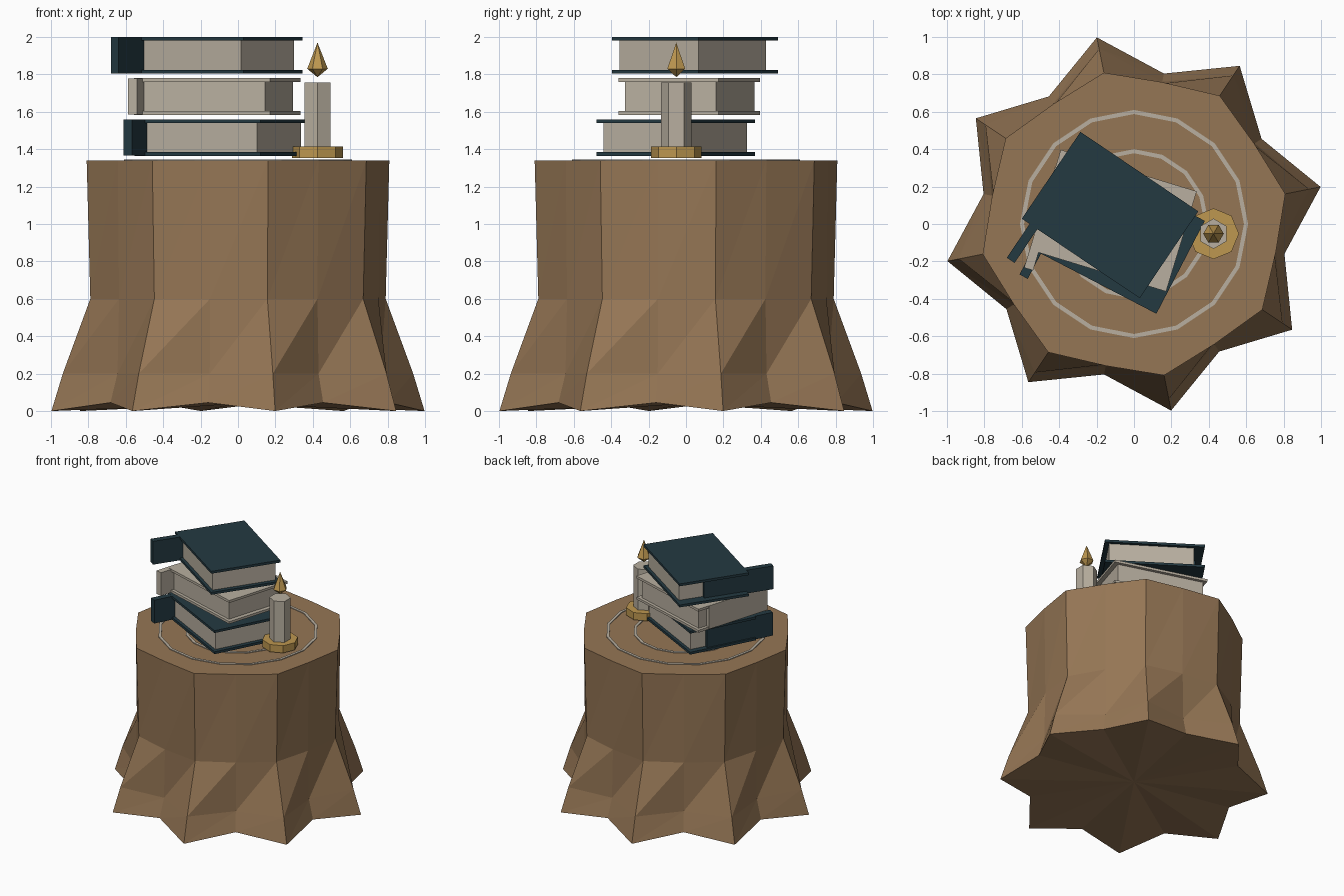
import bpy, bmesh
from math import sin, cos, pi, radians
from mathutils import Matrix, Vector

if "Cube" in bpy.data.objects:
    bpy.data.objects.remove(bpy.data.objects["Cube"], do_unlink=True)


def material(name, color):
    m = bpy.data.materials.new(name)
    m.use_nodes = True
    m.diffuse_color = (*color, 1)
    m.node_tree.nodes["Principled BSDF"].inputs["Base Color"].default_value = (*color, 1)
    return m


BARK = material("brown wood", (0.30, 0.18, 0.09))
CREAM = material("cream paper", (0.48, 0.43, 0.35))
TEAL = material("dark teal cloth", (0.017, 0.041, 0.053))
GOLD = material("gold", (0.51, 0.31, 0.08))


def finish(bm, name, mat):
    bmesh.ops.recalc_face_normals(bm, faces=bm.faces)
    mesh = bpy.data.meshes.new(name)
    bm.to_mesh(mesh)
    bm.free()
    mesh.materials.append(mat)
    obj = bpy.data.objects.new(name, mesh)
    bpy.context.scene.collection.objects.link(obj)
    return obj


def box(name, mat, lo, hi, place):
    """Box between two local corners, then moved by a matrix."""
    lo, hi = Vector(lo), Vector(hi)
    bm = bmesh.new()
    bmesh.ops.create_cube(bm, size=1)
    fit = Matrix.Translation((lo + hi) / 2) @ Matrix.Diagonal((*(hi - lo), 1))
    bmesh.ops.transform(bm, matrix=place @ fit, verts=bm.verts)
    return finish(bm, name, mat)


def lathe(name, mat, profile, sides, center=(0, 0), turn=0.0, closed=False):
    """Flat-sided turned part from (radius, height) points."""
    bm = bmesh.new()
    rings = []
    for r, z in profile:
        angles = [turn + 2 * pi * i / sides for i in range(sides)]
        rings.append([bm.verts.new((center[0] + r * cos(a), center[1] + r * sin(a), z))
                      for a in angles])
    pairs = list(zip(rings, rings[1:]))
    if closed:
        pairs.append((rings[-1], rings[0]))
    for low, high in pairs:
        for i in range(sides):
            j = (i + 1) % sides
            bm.faces.new((low[i], low[j], high[j], high[i]))
    if not closed:
        bm.faces.new(rings[0])
        bm.faces.new(rings[-1])
    bmesh.ops.remove_doubles(bm, verts=bm.verts, dist=0.0005)
    return finish(bm, name, mat)


# Stump: rings alternate between root ridges and the valleys between them
def stump():
    # ridge radius, ridge height, valley radius, valley height
    levels = [(1.017, 0.0, 0.82, 0.045), (0.955, 0.2, 0.775, 0.2),
              (0.805, 0.6, 0.765, 0.6), (0.825, 1.34, 0.773, 1.34)]
    count = 16
    bm = bmesh.new()
    rings = []
    for ridge_r, ridge_z, valley_r, valley_z in levels:
        ring = []
        for i in range(count):
            a = 2 * pi * (i + 0.5) / count
            r, z = (valley_r, valley_z) if i % 2 else (ridge_r, ridge_z)
            ring.append(bm.verts.new((r * cos(a), r * sin(a), z)))
        rings.append(ring)
    hub = bm.verts.new((0, 0, 0.04))
    for i in range(count):
        j = (i + 1) % count
        for low, high in zip(rings, rings[1:]):
            bm.faces.new((low[i], low[j], high[j]))
            bm.faces.new((low[i], high[j], high[i]))
        bm.faces.new((hub, rings[0][j], rings[0][i]))
    bm.faces.new(rings[-1])
    finish(bm, "tree_stump", BARK)


stump()

# Growth rings on the cut top
for name, r in (("outer_growth_ring", 0.61), ("inner_growth_ring", 0.40)):
    lathe(name, CREAM, [(r, 1.338), (r, 1.346), (r - 0.022, 1.346), (r - 0.022, 1.338)],
          16, closed=True)


# Books: two covers, a page block and a spine that has slipped sideways
def book(name, mat, center, z, angle, spine_x, spine_y):
    place = Matrix.Translation((*center, z)) @ Matrix.Rotation(radians(angle), 4, "Z")
    w, d, h, t = 0.38, 0.28, 0.196, 0.02
    box(name + "_lower_cover", mat, (-w, -d, 0), (w, d, t), place)
    box(name + "_upper_cover", mat, (-w, -d, h - t), (w, d, h), place)
    box(name + "_pages", CREAM, (spine_x + 0.03, 0.025 - d, t), (w - 0.035, d - 0.025, h - t), place)
    box(name + "_spine", mat, (spine_x, spine_y, 0.001), (spine_x + 0.05, spine_y + 0.56, h - 0.001), place)


book("bottom_book", TEAL, (-0.088, -0.056), 1.364, -27.5, -0.366, -0.432)
book("middle_book", CREAM, (-0.11, 0.018), 1.584, -17, -0.383, -0.38)
book("top_book", TEAL, (-0.128, 0.048), 1.804, -34, -0.33, -0.498)

# Candle with its dish and flame
spot = (0.425, -0.052)
lathe("candle_dish", GOLD, [(0.136, 1.354), (0.136, 1.415)], 8, spot)
lathe("candle", CREAM, [(0.081, 1.41), (0.081, 1.756)], 6, spot, pi / 2)
bm = bmesh.new()
ring = [bm.verts.new((spot[0] + 0.055 * cos(pi * i / 3), spot[1] + 0.055 * sin(pi * i / 3), 1.83))
        for i in range(6)]
for tip_z in (1.785, 1.97):
    tip = bm.verts.new((*spot, tip_z))
    for i in range(6):
        bm.faces.new((ring[i], ring[(i + 1) % 6], tip))
finish(bm, "candle_flame", GOLD)
